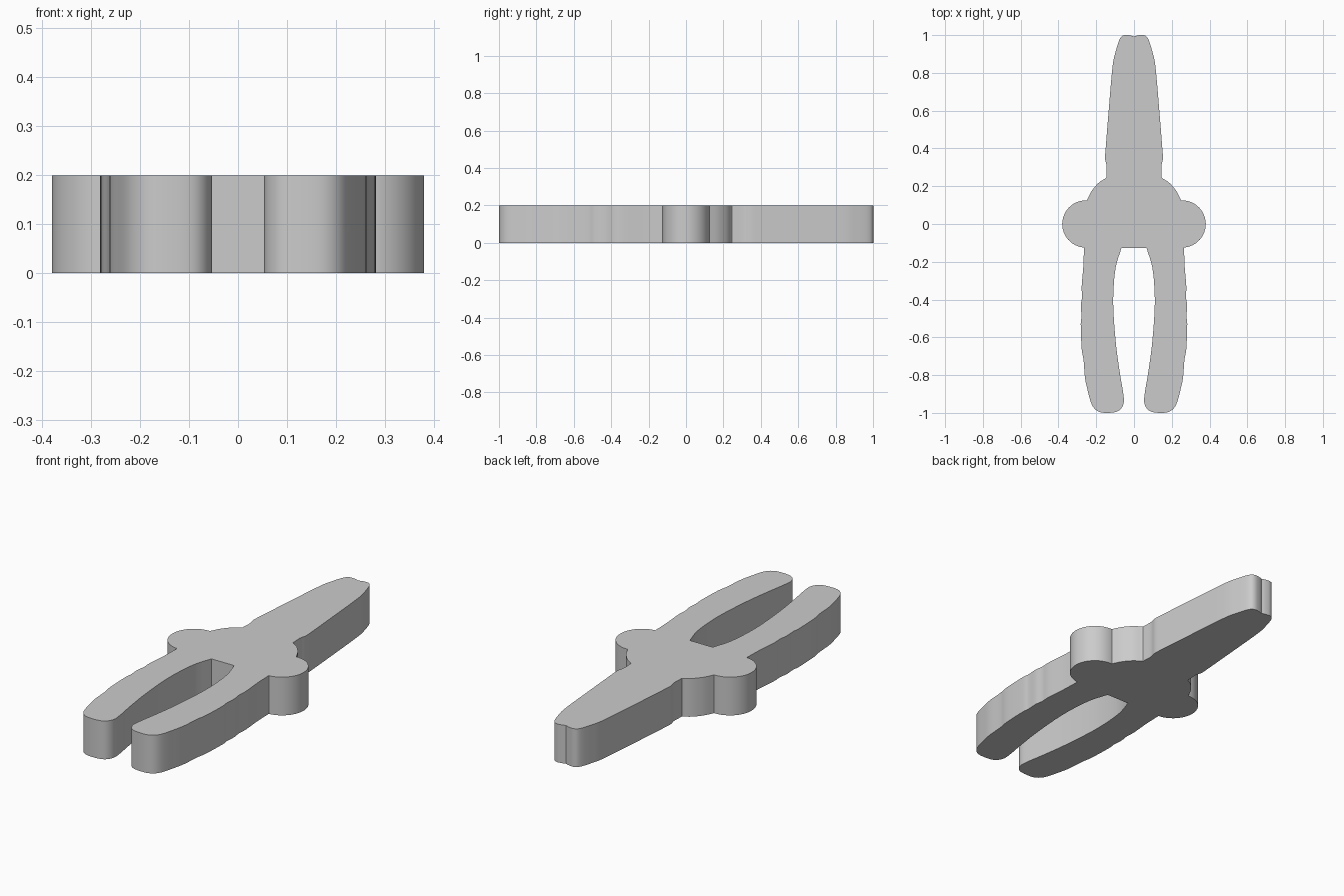
import bpy
import bmesh
from math import sin, cos, radians
from mathutils import Vector

THICKNESS = 0.2

if "Cube" in bpy.data.objects:
    bpy.data.objects.remove(bpy.data.objects["Cube"], do_unlink=True)


def smooth_path(points, steps=4):
    """Catmull-Rom curve through the points, with corners at both ends."""
    pts = [Vector(p) for p in points]
    pts = [2 * pts[0] - pts[1]] + pts + [2 * pts[-1] - pts[-2]]
    path = []
    for a, b, c, d in zip(pts, pts[1:], pts[2:], pts[3:]):
        for i in range(steps):
            t = i / steps
            path.append(0.5 * (2 * b + (c - a) * t
                               + (2 * a - 5 * b + 4 * c - d) * t ** 2
                               + (3 * b - a - 3 * c + d) * t ** 3))
    return path + [pts[-2]]


def arc(cx, cy, radius, start, end, steps=24):
    angles = [radians(start + (end - start) * i / steps) for i in range(steps + 1)]
    return [Vector((cx + radius * cos(a), cy + radius * sin(a))) for a in angles]


# Tapered jaw, from the tip down to the neck
jaw = smooth_path([(0, 0.992), (0.022, 0.999), (0.052, 1.0), (0.075, 0.98),
                   (0.098, 0.91), (0.114, 0.83), (0.134, 0.6), (0.15, 0.4),
                   (0.153, 0.345), (0.145, 0.305), (0.147, 0.245)])
# Shoulder between the neck and the ear
shoulder = smooth_path([(0.15, 0.242), (0.187, 0.218), (0.224, 0.175), (0.25, 0.125)])
# Round ear at the pivot
ear = arc(0.255, 0, 0.125, 88, -85)
# Rippled outer edge, rounded end and bowed inner edge of the handle
handle = smooth_path([(0.265, -0.126), (0.268, -0.22), (0.277, -0.33),
                      (0.275, -0.385), (0.281, -0.43), (0.278, -0.49),
                      (0.282, -0.53), (0.277, -0.66), (0.267, -0.72),
                      (0.26, -0.81), (0.248, -0.87), (0.224, -0.955),
                      (0.19, -0.992), (0.14, -1.0), (0.083, -0.99),
                      (0.055, -0.95), (0.058, -0.89), (0.073, -0.8),
                      (0.094, -0.65), (0.108, -0.48), (0.109, -0.36),
                      (0.097, -0.23), (0.066, -0.126)])

# Mirror the half outline and extrude it into a flat body
half = jaw + shoulder + ear + handle
outline = half + [Vector((-p.x, p.y)) for p in reversed(half[1:])]
bm = bmesh.new()
base = bm.faces.new([bm.verts.new((p.x, p.y, 0)) for p in outline])
top = bmesh.ops.extrude_face_region(bm, geom=[base], use_keep_orig=True)
bmesh.ops.translate(bm, vec=(0, 0, THICKNESS),
                    verts=[v for v in top["geom"] if isinstance(v, bmesh.types.BMVert)])
bmesh.ops.remove_doubles(bm, verts=bm.verts, dist=0.0005)
bmesh.ops.recalc_face_normals(bm, faces=bm.faces)
mesh = bpy.data.meshes.new("pliers_body")
bm.to_mesh(mesh)
bm.free()

# Plain grey material
grey = bpy.data.materials.new("light grey")
grey.use_nodes = True
colour = (0.6, 0.6, 0.6, 1)
grey.diffuse_color = colour
grey.node_tree.nodes["Principled BSDF"].inputs["Base Color"].default_value = colour
mesh.materials.append(grey)

body = bpy.data.objects.new("pliers_body", mesh)
bpy.context.collection.objects.link(body)
bpy.ops.object.select_all(action="DESELECT")
body.select_set(True)
bpy.context.view_layer.objects.active = body
bpy.ops.object.shade_smooth_by_angle(angle=radians(30))
